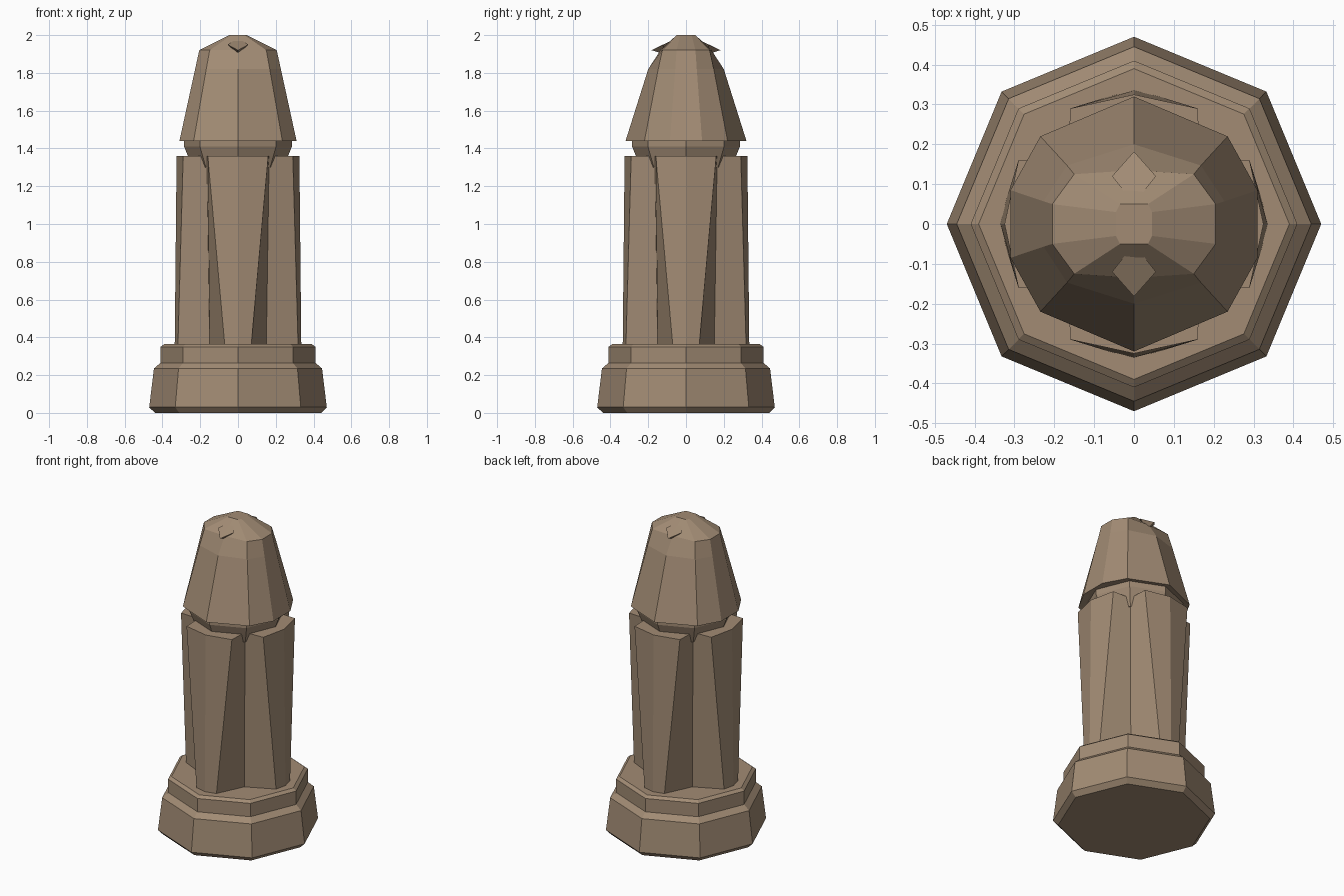
import bpy, bmesh, math

if "Cube" in bpy.data.objects:
    bpy.data.objects.remove(bpy.data.objects["Cube"])

stone = bpy.data.materials.new("tan_stone")
stone.diffuse_color = (0.36, 0.26, 0.175, 1)
stone.use_nodes = True
stone.node_tree.nodes["Principled BSDF"].inputs["Base Color"].default_value = stone.diffuse_color


def make(name, bm):
    """Turn a bmesh into a flat shaded stone object."""
    bmesh.ops.recalc_face_normals(bm, faces=bm.faces)
    me = bpy.data.meshes.new(name)
    bm.to_mesh(me)
    bm.free()
    me.materials.append(stone)
    ob = bpy.data.objects.new(name, me)
    bpy.context.collection.objects.link(ob)
    return ob


def loft(name, rings):
    """Skin a stack of equal-length closed rings and cap both ends."""
    bm = bmesh.new()
    vs = [[bm.verts.new(p) for p in ring] for ring in rings]
    n = len(vs[0])
    for a, b in zip(vs, vs[1:]):
        for i in range(n):
            j = (i + 1) % n
            bm.faces.new((a[i], a[j], b[j], b[i]))
    bm.faces.new(vs[0][::-1])
    bm.faces.new(vs[-1])
    return make(name, bm)


def octagon(r, z):
    return [(r * math.cos(k * math.pi / 4), r * math.sin(k * math.pi / 4), z) for k in range(8)]


def fluted(mid, edge_x, edge_y, valley, z):
    """Four ridged panels separated by corner valleys."""
    quarter = [(0, -mid), (edge_x, -edge_y), (valley, -valley), (edge_y, -edge_x)]
    ring = []
    for q in range(4):
        c, s = round(math.cos(q * math.pi / 2)), round(math.sin(q * math.pi / 2))
        ring += [(x * c - y * s, x * s + y * c, z) for x, y in quarter]
    return ring


def ten_sided(tip, shoulder, side, z):
    """Head section, mirrored in x and y: front tip, shoulder and side corners."""
    (sx, sy), (ex, ey) = shoulder, side
    half = [(0, -tip), (sx, -sy), (ex, -ey), (ex, ey), (sx, sy), (0, tip)]
    return [(x, y, z) for x, y in half + [(-x, y) for x, y in half[4:0:-1]]]


# Stepped octagonal plinth
loft("plinth", [octagon(r, z) for r, z in [
    (0.44, 0), (0.47, 0.03), (0.445, 0.235), (0.41, 0.265), (0.41, 0.35), (0.39, 0.365)]])

# Shaft with four panels, chamfers widening towards the foot
shaft = loft("shaft", [fluted(0.335, 0.07, 0.318, 0.15, 0.36),
                       fluted(0.325, 0.16, 0.29, 0.165, 1.36)])

# Neck between shaft and head
loft("neck", [octagon(r, z) for r, z in [(0.24, 1.30), (0.265, 1.36), (0.285, 1.41), (0.285, 1.46)]])

# Tapered faceted head
loft("head", [
    ten_sided(0.285, (0.21, 0.19), (0.275, 0.075), 1.445),
    ten_sided(0.32, (0.235, 0.22), (0.31, 0.085), 1.44),
    ten_sided(0.20, (0.168, 0.147), (0.227, 0.057), 1.82),
    ten_sided(0.135, (0.15, 0.125), (0.205, 0.05), 1.92),
    ten_sided(0.05, (0.035, 0.05), (0.045, 0.03), 2.0)])

# Small pointed brow on the front and back of the head
for name, s in (("front_brow", -1), ("back_brow", 1)):
    bm = bmesh.new()
    for x, y, z in [(-0.055, 0.12, 1.95), (0.055, 0.12, 1.95), (0, 0.182, 1.92),
                    (0, 0.12, 1.90), (0, 0.05, 1.985)]:
        bm.verts.new((x, s * y, z))
    bmesh.ops.convex_hull(bm, input=bm.verts)
    make(name, bm)
